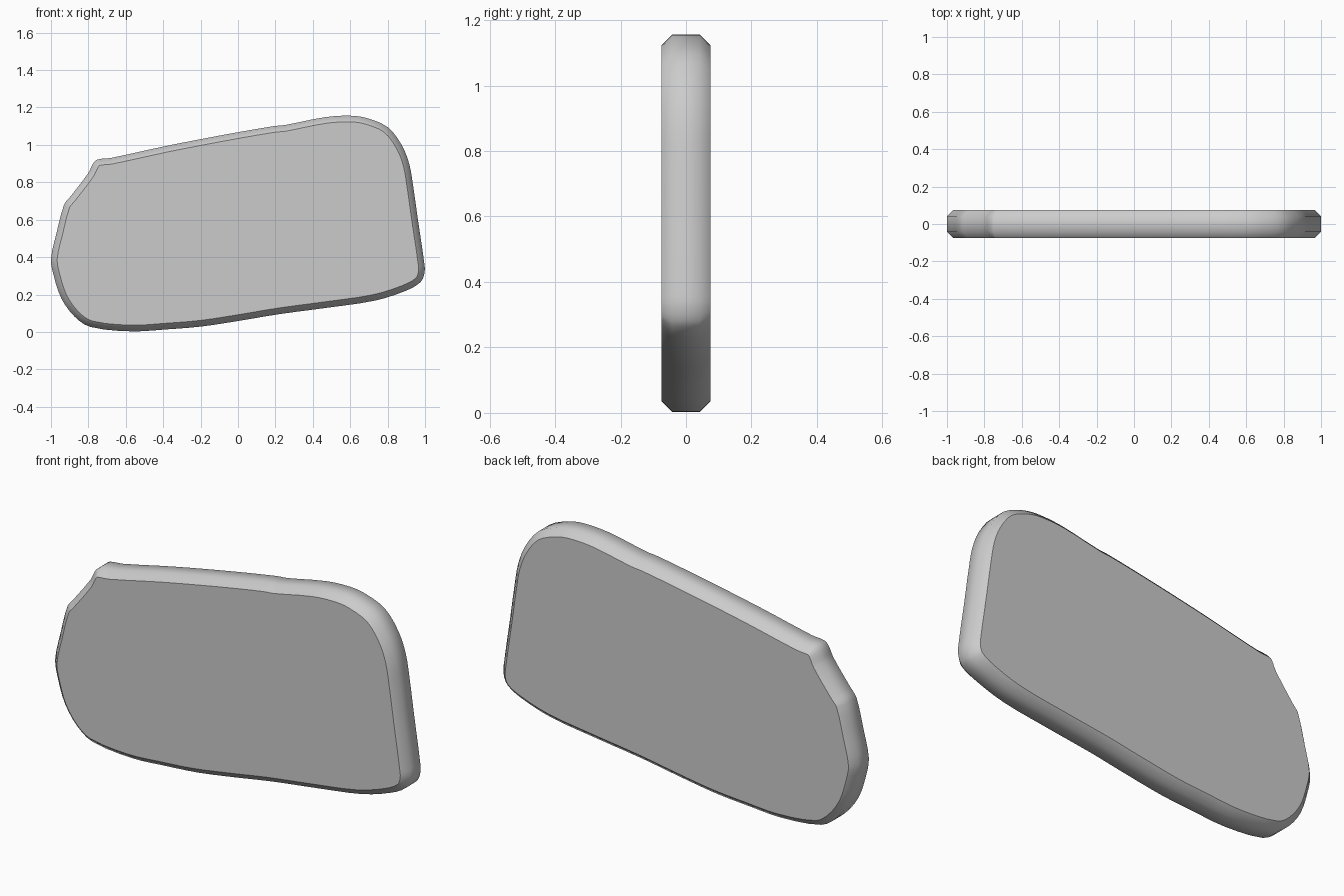
import bpy, bmesh
from mathutils import Vector

if "Cube" in bpy.data.objects:
    bpy.data.objects.remove(bpy.data.objects["Cube"])

# Outline in (x, z), clockwise from the upper left corner
OUTLINE = [Vector(p) for p in (
    (-0.75, 0.922), (-0.68, 0.93), (-0.39, 0.993), (-0.07, 1.055), (0.19, 1.10),
    (0.25, 1.106), (0.465, 1.148), (0.60, 1.156), (0.69, 1.143), (0.80, 1.095),
    (0.875, 1.00), (0.915, 0.90), (0.935, 0.79), (0.962, 0.60), (0.995, 0.375),
    (0.998, 0.32), (0.975, 0.265), (0.89, 0.217), (0.73, 0.167), (0.49, 0.131),
    (0.22, 0.095), (0.01, 0.06), (-0.195, 0.029), (-0.39, 0.013), (-0.57, 0.003),
    (-0.79, 0.027), (-0.875, 0.083), (-0.945, 0.18), (-0.985, 0.30), (-1.0, 0.39),
    (-0.97, 0.53), (-0.93, 0.68), (-0.895, 0.725), (-0.80, 0.85), (-0.775, 0.90))]
HALF, RIM, INSET, STEPS = 0.075, 0.042, 0.033, 3


def smooth_loop(pts, steps):
    """Closed Catmull-Rom curve through the points."""
    out, n = [], len(pts)
    for i in range(n):
        a, b, c, d = (pts[(i + k) % n] for k in (-1, 0, 1, 2))
        chord = (c - b).length
        m0 = (c - a).normalized() * chord
        m1 = (d - b).normalized() * chord
        for s in range(steps):
            t = s / steps
            out.append(b * (2*t**3 - 3*t**2 + 1) + m0 * (t**3 - 2*t**2 + t)
                       + c * (3*t**2 - 2*t**3) + m1 * (t**3 - t**2))
    return out


def inset_loop(pts, amount):
    out = []
    for i, p in enumerate(pts):
        t = (pts[(i + 1) % len(pts)] - pts[i - 1]).normalized()
        out.append(p + Vector((t.y, -t.x)) * amount)
    return out


# Chamfered slab: four rings front to back, closed by flat caps
outer = smooth_loop(OUTLINE, STEPS)
inner = inset_loop(outer, INSET)
bm = bmesh.new()
rings = [[bm.verts.new((p.x, y, p.y)) for p in loop]
         for loop, y in ((inner, -HALF), (outer, -RIM), (outer, RIM), (inner, HALF))]
n = len(outer)
for r0, r1 in zip(rings, rings[1:]):
    for i in range(n):
        j = (i + 1) % n
        bm.faces.new((r0[i], r0[j], r1[j], r1[i])).smooth = True
for ring in (rings[0], rings[-1]):
    for e in bm.faces.new(ring).edges:
        e.smooth = False
bmesh.ops.recalc_face_normals(bm, faces=bm.faces)

mesh = bpy.data.meshes.new("stone_slab")
bm.to_mesh(mesh)
bm.free()
slab = bpy.data.objects.new("stone_slab", mesh)
bpy.context.collection.objects.link(slab)
